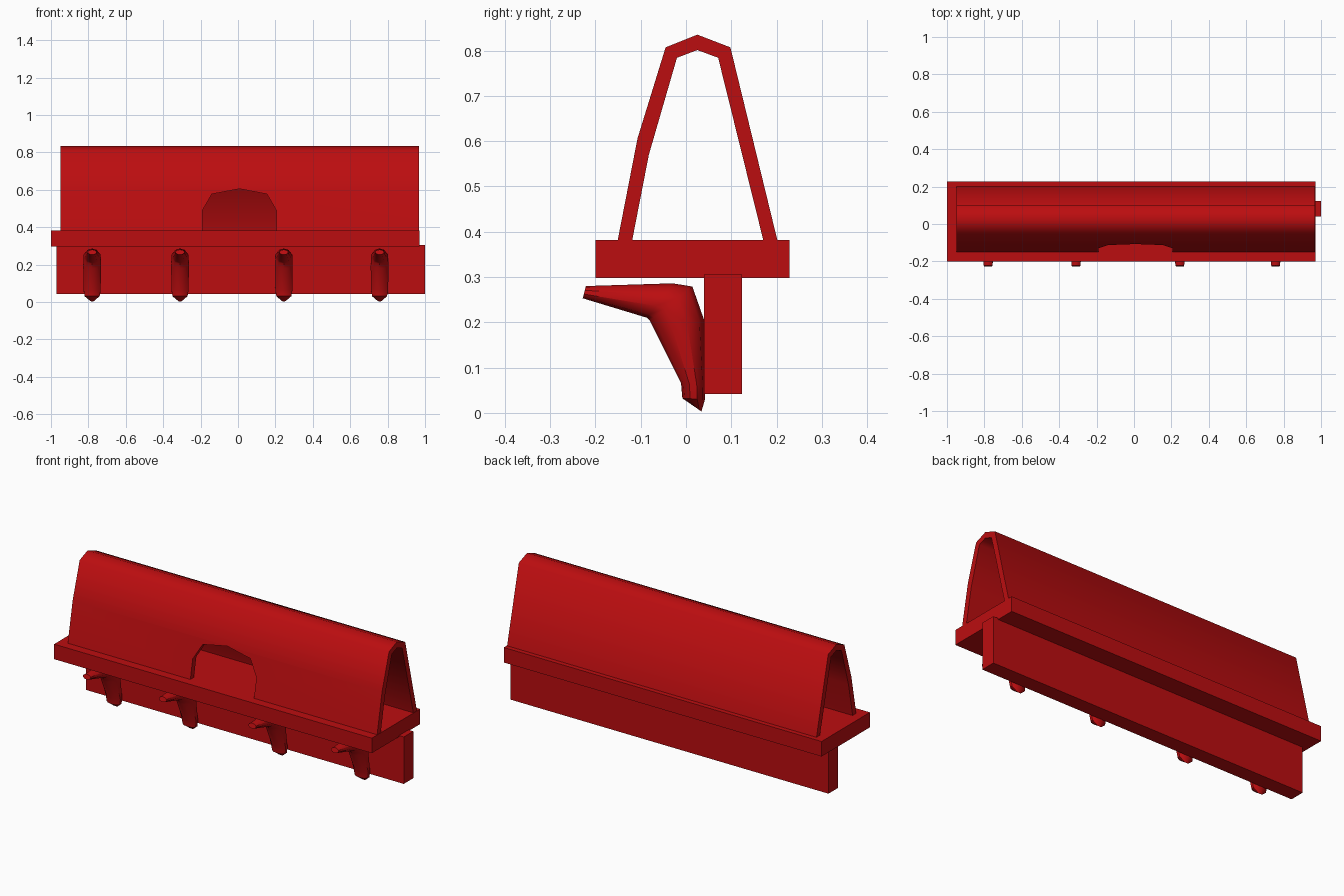
import bpy, bmesh, math

if "Cube" in bpy.data.objects:
    bpy.data.objects.remove(bpy.data.objects["Cube"])

red = bpy.data.materials.new("red")
red.diffuse_color = (0.5, 0.004, 0.005, 1)
red.use_nodes = True
red.node_tree.nodes["Principled BSDF"].inputs["Base Color"].default_value = red.diffuse_color


def loft(name, rings):
    """Skin closed rings of equal length and cap both ends."""
    bm = bmesh.new()
    loops = [[bm.verts.new(p) for p in r] for r in rings]
    n = len(loops[0])
    for a, b in zip(loops, loops[1:]):
        for i in range(n):
            j = (i + 1) % n
            bm.faces.new((a[i], a[j], b[j], b[i]))
    bm.faces.new(loops[0])
    bm.faces.new(loops[-1])
    bmesh.ops.recalc_face_normals(bm, faces=bm.faces)
    me = bpy.data.meshes.new(name)
    bm.to_mesh(me)
    bm.free()
    ob = bpy.data.objects.new(name, me)
    bpy.context.collection.objects.link(ob)
    me.materials.append(red)
    return ob


def board(name, x0, x1, y0, y1, z0, z1):
    return loft(name, [[(x, y0, z0), (x, y1, z0), (x, y1, z1), (x, y0, z1)]
                       for x in (x0, x1)])


def smooth(ob, degrees):
    bpy.ops.object.select_all(action='DESELECT')
    ob.select_set(True)
    bpy.context.view_layer.objects.active = ob
    bpy.ops.object.shade_smooth_by_angle(angle=math.radians(degrees))


# shelf and the backing board under it
board("shelf", -1.0, 0.97, -0.20, 0.228, 0.298, 0.382)
board("back_board", -0.97, 1.0, 0.04, 0.124, 0.042, 0.305)

# open-ended arched cover
outer = [(-0.151, 0.38), (-0.107, 0.606), (-0.045, 0.807), (0.025, 0.835),
         (0.098, 0.807), (0.202, 0.38)]
inner = [(0.171, 0.38), (0.071, 0.784), (0.025, 0.801), (-0.02, 0.784),
         (-0.082, 0.57), (-0.119, 0.38)]
cover = loft("cover", [[(x, y, z) for y, z in outer + inner] for x in (-0.95, 0.968)])

# arched opening in the front wall
arch = [(-0.19, 0.3), (-0.19, 0.49), (-0.14, 0.577), (0.008, 0.605),
        (0.155, 0.577), (0.205, 0.49), (0.205, 0.3)]
cutter = loft("opening_cutter", [[(x, y, z) for x, z in arch] for y in (-0.3, 0.02)])
cutter.hide_render = True
cut = cover.modifiers.new("opening", 'BOOLEAN')
cut.operation = 'DIFFERENCE'
cut.solver = 'EXACT'
cut.object = cutter
bpy.context.view_layer.objects.active = cover
bpy.ops.object.modifier_apply(modifier=cut.name)
bpy.data.objects.remove(cutter)
smooth(cover, 60)

# hooks: front (y, z), back (y, z), half width of each section
sections = [((-0.228, 0.253), (-0.221, 0.280), 0.024),
            ((-0.086, 0.210), (-0.030, 0.286), 0.042),
            ((-0.080, 0.204), (0.014, 0.279), 0.048),
            ((-0.068, 0.180), (0.040, 0.205), 0.050),
            ((-0.011, 0.066), (0.042, 0.060), 0.048),
            ((-0.008, 0.032), (0.042, 0.030), 0.042),
            ((0.020, 0.013), (0.034, 0.003), 0.012)]
for k, hx in enumerate((-0.78, -0.31, 0.245, 0.757)):
    rings = []
    for (ya, za), (yb, zb), w in sections:
        ring = []
        for i in range(10):
            t = 2 * math.pi * i / 10
            f = (1 - math.cos(t)) / 2
            ring.append((hx + w * math.sin(t), ya + (yb - ya) * f, za + (zb - za) * f))
        rings.append(ring)
    smooth(loft(f"hook_{k + 1}", rings), 40)
